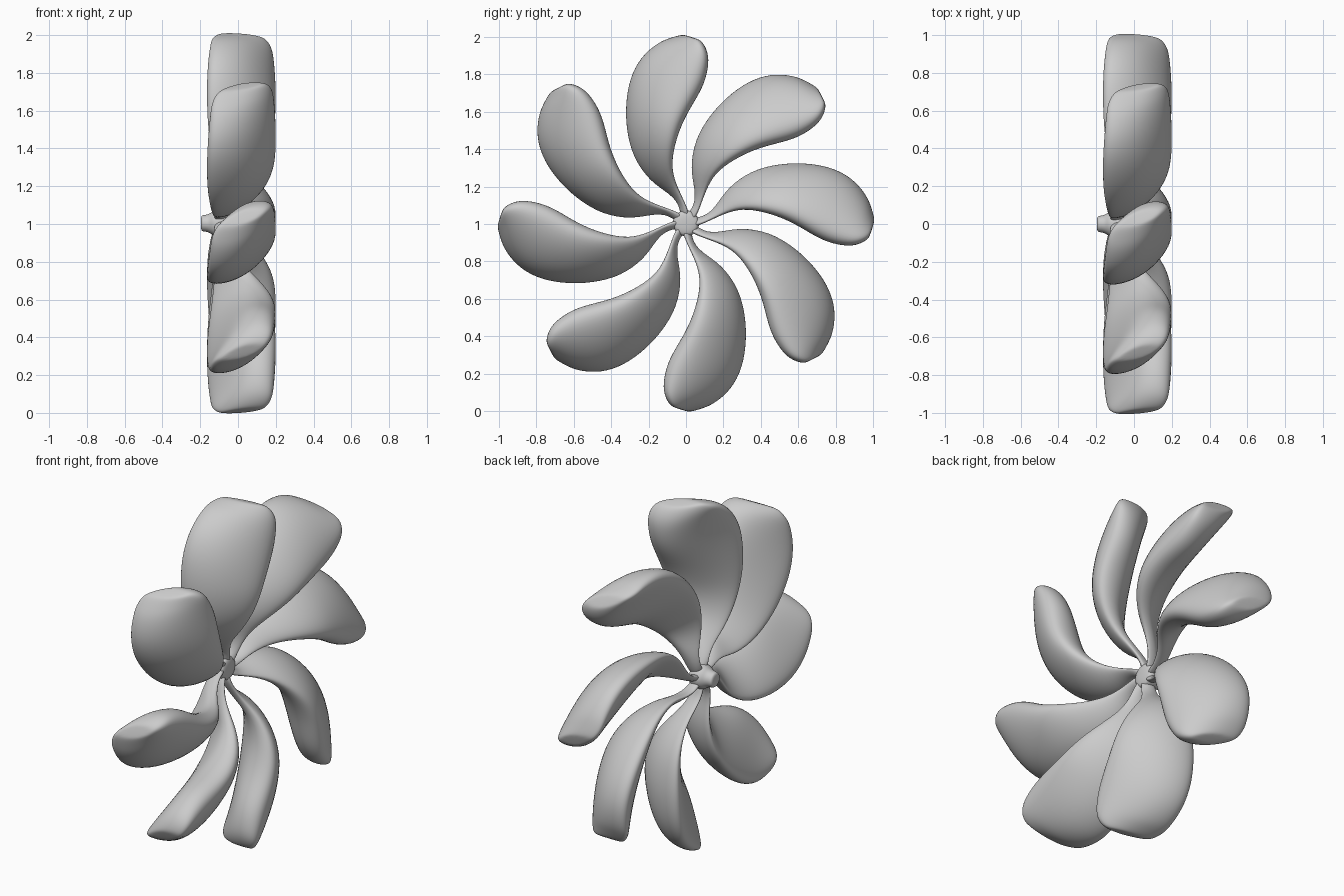
import bpy, bmesh, math
from mathutils import Vector

if "Cube" in bpy.data.objects:
    bpy.data.objects.remove(bpy.data.objects["Cube"])

CENTRE = Vector((0, 0, 1.004))
N = 12

# blade stations: leading edge (x, radial, side), trailing edge (x, radial, side), half thickness, camber
STATIONS = [
    ((-.10, .03, .03), (-.08, .03, -.025), .035, 0),
    ((-.105, .10, .035), (-.07, .10, .00), .035, 0),
    ((-.10, .16, .09), (-.03, .20, .05), .04, .01),
    ((-.10, .22, .19), (.06, .30, .08), .06, .02),
    ((-.10, .35, .285), (.12, .42, .06), .095, .03),
    ((-.10, .50, .32), (.13, .52, .025), .125, .035),
    ((-.10, .63, .325), (.13, .60, -.015), .135, .035),
    ((-.10, .77, .305), (.13, .68, -.065), .135, .035),
    ((-.095, .89, .245), (.13, .76, -.105), .13, .03),
    ((-.085, .967, .15), (.125, .86, -.125), .125, .02),
    ((-.08, .99, .09), (.12, .925, -.115), .115, .01),
    ((-.06, 1.007, .03), (.10, .975, -.085), .09, .01),
    ((-.03, 1.007, .005), (.07, .985, -.06), .06, .01),
]


def ring(station):
    lead, trail, thick, camber = station
    lead, trail = Vector(lead), Vector(trail)
    mid, half = (lead + trail) / 2, (lead - trail) / 2
    pts = []
    for i in range(N):
        a = 2 * math.pi * i / N
        c, s = math.cos(a), math.sin(a)
        c = math.copysign(abs(c) ** .85, c)
        s = math.copysign(abs(s) ** .85, s)
        p = mid + half * c * 1.03
        p.x += thick * s + camber * (s * s - .5)
        pts.append(p)
    return pts


def finish(name, bm):
    bmesh.ops.recalc_face_normals(bm, faces=bm.faces)
    me = bpy.data.meshes.new(name)
    bm.to_mesh(me)
    bm.free()
    for p in me.polygons:
        p.use_smooth = True
    ob = bpy.data.objects.new(name, me)
    bpy.context.collection.objects.link(ob)
    ob.location = CENTRE
    sub = ob.modifiers.new("smooth", 'SUBSURF')
    sub.levels = sub.render_levels = 2
    return ob


def skin(bm, rings):
    rows = [[bm.verts.new(p) for p in r] for r in rings]
    for a, b in zip(rows, rows[1:]):
        for i in range(len(a)):
            j = (i + 1) % len(a)
            bm.faces.new((a[i], a[j], b[j], b[i]))
    bm.faces.new(rows[0])
    bm.faces.new(rows[-1])


# eight curved, pitched blades around the x axis
for k in range(8):
    bm = bmesh.new()
    skin(bm, [ring(s) for s in STATIONS])
    blade = finish(f"blade_{k + 1}", bm)
    blade.rotation_euler = (k * math.pi / 4, 0, 0)

# hub with a small rounded knob at the back
bm = bmesh.new()
profile = [(-.197, .025), (-.192, .045), (-.165, .045), (-.145, .055), (-.125, .072), (-.07, .072), (-.055, .06), (-.05, .02)]
skin(bm, [[Vector((x, r * math.cos(i * math.pi / 8), r * math.sin(i * math.pi / 8))) for i in range(16)]
          for x, r in profile])
finish("hub", bm)
